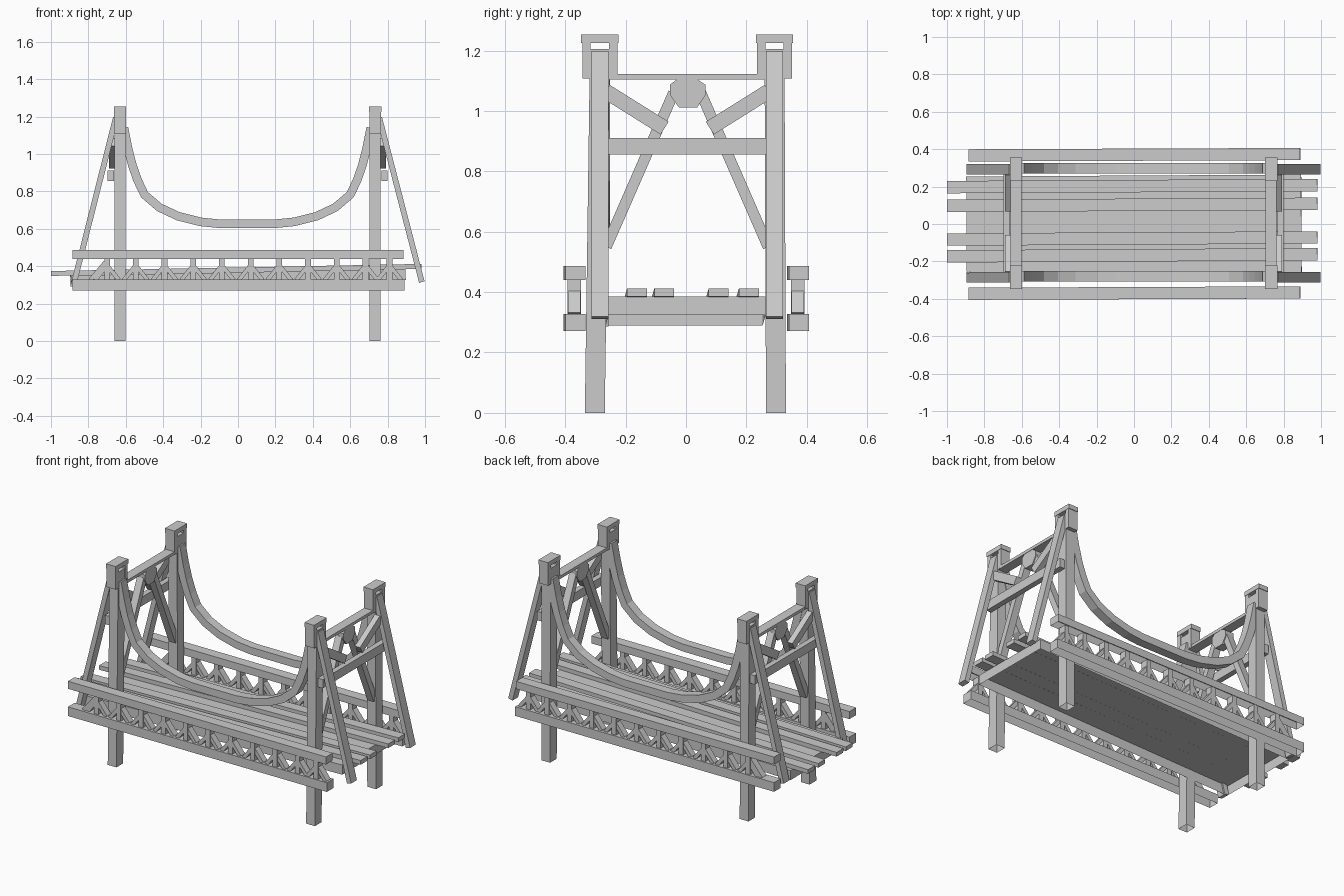
import bpy, bmesh
from mathutils import Vector

if "Cube" in bpy.data.objects:
    bpy.data.objects.remove(bpy.data.objects["Cube"])


def mesh_object(name, bm, open_bottom=False):
    bmesh.ops.recalc_face_normals(bm, faces=bm.faces)
    if open_bottom:
        bm.normal_update()
        low = [f for f in bm.faces if f.normal.z < -0.8]
        bmesh.ops.delete(bm, geom=low, context='FACES')
    me = bpy.data.meshes.new(name)
    bm.to_mesh(me)
    bm.free()
    ob = bpy.data.objects.new(name, me)
    bpy.context.collection.objects.link(ob)
    return ob


def loft(name, loops, open_bottom=False):
    """Capped solid through matching vertex loops."""
    bm = bmesh.new()
    rings = [[bm.verts.new(v) for v in loop] for loop in loops]
    n = len(rings[0])
    for r, s in zip(rings, rings[1:]):
        for k in range(n):
            bm.faces.new((r[k], r[(k + 1) % n], s[(k + 1) % n], s[k]))
    bm.faces.new(rings[0])
    bm.faces.new(rings[-1])
    return mesh_object(name, bm, open_bottom)


def sweep(name, path, width, depth, side, open_bottom=False):
    """Rectangular section along a path; width lies along 'side'."""
    pts = [Vector(p) for p in path]
    side = Vector(side).normalized()
    loops = []
    for i, p in enumerate(pts):
        t = (pts[min(i + 1, len(pts) - 1)] - pts[max(i - 1, 0)]).normalized()
        a = (side - t * side.dot(t)).normalized() * width / 2
        b = t.cross(a).normalized() * depth / 2
        loops.append([p + v for v in (a + b, a - b, -a - b, b - a)])
    return loft(name, loops, open_bottom)


def box(name, x0, x1, y0, y1, z0, z1):
    ym, zm = (y0 + y1) / 2, (z0 + z1) / 2
    return sweep(name, [(x0, ym, zm), (x1, ym, zm)], y1 - y0, z1 - z0, (0, 1, 0))


Y = (0, 1, 0)
X = (1, 0, 0)
SQUARE = ((-1, -1), (1, -1), (1, 1), (-1, 1))
OCTAGON = ((-0.057, 0.03), (-0.033, 0.048), (0.033, 0.048), (0.06, 0.03),
           (0.06, -0.005), (0.033, -0.046), (-0.027, -0.046), (-0.057, -0.005))

# Towers: (post centre x, outward direction)
for tag, tx, out in (("left", -0.631, -1), ("right", 0.733, 1)):
    for side, yb, yt in (("front", -0.302, -0.285), ("back", 0.298, 0.293)):
        n = f"{tag}_{side}"
        # post, slightly leaning, hollow underneath
        loft(f"{n}_post", [[(tx + a * 0.03, yc + b * 0.033, z) for a, b in SQUARE]
                           for yc, z in ((yb, 0), (yt, 1.205))], True)
        # open saddle cap: two cheeks and a lid
        for s in (-1, 1):
            yc = yt + s * 0.0445
            box(f"{n}_cap_cheek", tx - 0.031, tx + 0.031, yc - 0.014, yc + 0.014, 1.108, 1.226)
        box(f"{n}_cap_lid", tx - 0.033, tx + 0.033, yt - 0.062, yt + 0.062, 1.225, 1.253)
        # slanted back stay
        top = (tx + out * 0.022, yt, 1.195)
        foot = (-0.882, yt, 0.29) if out < 0 else (0.983, yt, 0.315)
        sweep(f"{n}_stay", [top, foot], 0.056, 0.03, Y)

    # portal frame between the posts
    box(f"{tag}_top_beam", tx - 0.03, tx + 0.03, -0.255, 0.265, 1.104, 1.122)
    xo = tx + out * 0.05
    box(f"{tag}_cross_beam", xo - 0.017, xo + 0.017, -0.31, 0.32, 0.856, 0.911)
    xs = tx + out * 0.042
    for s in (-1, 1):
        yo = 0.004
        sweep(f"{tag}_long_brace", [(tx, yo + s * 0.045, 1.06), (tx, yo + s * 0.268, 0.55)],
              0.045, 0.036, X)
        sweep(f"{tag}_short_brace", [(xs, yo + s * 0.27, 1.065), (xs, yo + s * 0.075, 0.943)],
              0.035, 0.05, X)
    # octagonal hub
    loft(f"{tag}_hub", [[(tx + dx, 0.004 + a, 1.057 + b) for a, b in OCTAGON]
                        for dx in (-0.028, 0.028)])

# Main suspension cables
half = [(0.66, 1.14), (0.638, 1.03), (0.615, 0.94), (0.587, 0.86), (0.55, 0.782),
        (0.47, 0.714), (0.37, 0.667), (0.25, 0.637), (0.15, 0.627)]
path = [(0.05 - x, z) for x, z in half] + [(0.05 + x, z) for x, z in reversed(half)]
for n, y in (("front", -0.28), ("back", 0.297)):
    sweep(f"{n}_cable", [(x, y, z) for x, z in path], 0.056, 0.046, Y)

# Sloping deck shell, open underneath, with loose boards on top
sweep("deck", [(-0.895, -0.006, 0.32), (0.895, 0.004, 0.355)], 0.52, 0.06, Y, True)
for y in (-0.17, -0.08, 0.1, 0.2):
    sweep("deck_board", [(-1.0, y - 0.003, 0.361), (0.98, y + 0.008, 0.399)], 0.066, 0.026, Y)

# Side girders: hollow chords, uprights and little A braces
for n, s in (("front", -1), ("back", 1)):
    y = s * 0.37
    for chord, z, h, x1 in (("lower", 0.299, 0.057, 0.89), ("upper", 0.463, 0.047, 0.884)):
        sweep(f"{n}_{chord}_chord", [(-0.885, y - 0.003, z), (x1, y + 0.004, z)],
              0.065, h, Y, True)
    for i in range(11):
        x = 0.81 if i == 10 else -0.70 + 0.1535 * i
        sweep(f"{n}_upright", [(x, y, 0.32), (x, y, 0.445)], 0.046, 0.03, Y)
        for d in (-1, 1):
            sweep(f"{n}_brace", [(x, y, 0.405), (x + d * 0.064, y, 0.325)], 0.04, 0.022, Y)
    sweep(f"{n}_end_brace", [(-0.79, y, 0.325), (-0.71, y, 0.42)], 0.04, 0.022, Y)
